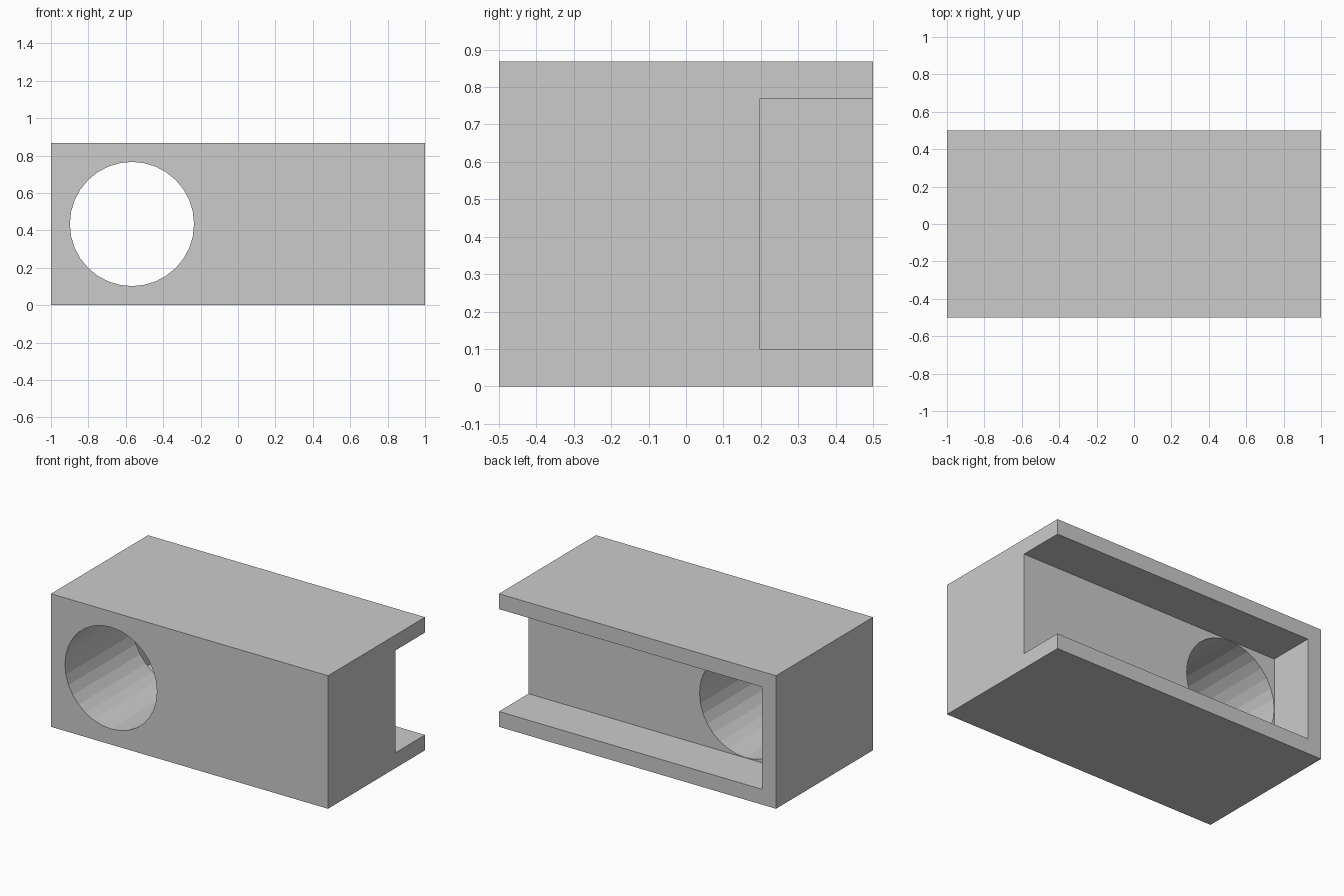
import bpy
import math

if "Cube" in bpy.data.objects:
    bpy.data.objects.remove(bpy.data.objects["Cube"])

HEIGHT = 0.868
WALL = 0.1


def box(name, lo, hi):
    """Box spanning two opposite corners."""
    centre = [(a + b) / 2 for a, b in zip(lo, hi)]
    bpy.ops.mesh.primitive_cube_add(size=1, location=centre)
    ob = bpy.context.object
    ob.name = name
    ob.scale = [b - a for a, b in zip(lo, hi)]
    bpy.ops.object.transform_apply(location=True, rotation=True, scale=True)
    return ob


def cut(target, cutter):
    """Subtract the cutter from the target, then discard it."""
    cutter.hide_render = True
    mod = target.modifiers.new("cut", 'BOOLEAN')
    mod.operation = 'DIFFERENCE'
    mod.solver = 'EXACT'
    mod.object = cutter
    bpy.context.view_layer.objects.active = target
    bpy.ops.object.modifier_apply(modifier=mod.name)
    bpy.data.objects.remove(cutter, do_unlink=True)


# Solid block
body = box("housing_block", (-1, -0.5, 0), (1, 0.5, HEIGHT))

# Rear channel, closed at the left end and open at the right
cut(body, box("channel_cutter", (-1 + WALL, 0.196, WALL), (1.2, 0.7, HEIGHT - WALL)))

# Round hole from the front face into the channel
bpy.ops.mesh.primitive_cylinder_add(
    vertices=32, radius=0.332, depth=0.95,
    location=(-0.567, -0.125, HEIGHT / 2), rotation=(math.pi / 2, 0, 0))
hole = bpy.context.object
hole.name = "hole_cutter"
cut(body, hole)
